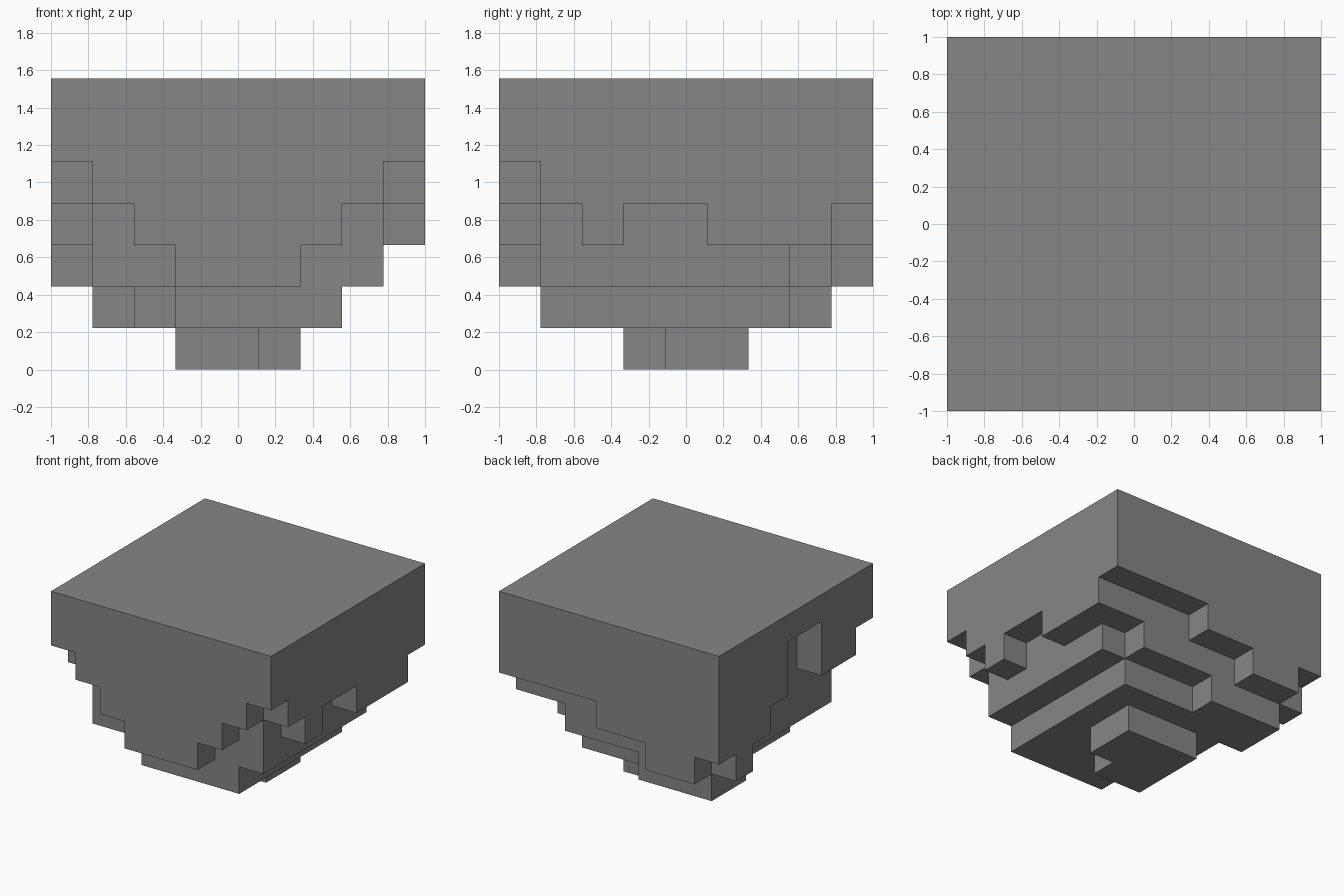
import bpy, bmesh
from mathutils import Vector

if "Cube" in bpy.data.objects:
    bpy.data.objects.remove(bpy.data.objects["Cube"], do_unlink=True)

CELLS = 9                 # cells along each side
UNIT = 2 / CELLS          # cell size

# Rectangles (x start, x end, y start, y end) that each layer adds, from the
# tip upward; every layer also keeps all cells of the layer below it.
LAYERS = [
    # tip
    [(3, 6, 4, 6), (3, 5, 3, 4)],
    # lower body
    [(3, 7, 1, 7), (2, 3, 2, 6), (1, 4, 6, 8)],
    # middle body
    [(3, 6, 0, 1), (1, 8, 1, 7), (0, 7, 7, 8), (1, 3, 8, 9)],
    # ragged rim
    [(2, 7, 0, 1), (8, 9, 2, 3), (8, 9, 5, 8), (7, 8, 7, 8),
     (0, 1, 6, 9), (3, 5, 8, 9)],
    # upper rim
    [(1, 8, 0, 1), (0, 1, 1, 3), (8, 9, 1, 9), (0, 1, 5, 6), (5, 9, 8, 9)],
    # slab with a notch in one side
    [(0, 9, 0, 3), (1, 9, 3, 5), (0, 9, 5, 9)],
    # top slab
    [(0, 9, 0, 9)],
]


def filled_cells():
    cells, footprint = set(), set()
    for k, rects in enumerate(LAYERS):
        for x0, x1, y0, y1 in rects:
            footprint |= {(i, j) for i in range(x0, x1) for j in range(y0, y1)}
        cells |= {(i, j, k) for i, j in footprint}
    return cells


def add_outer_faces(bm, cells):
    """Add a quad wherever a filled cell borders an empty one."""
    verts = {}

    def corner(p):
        key = tuple(round(c) for c in p)
        if key not in verts:
            x, y, z = key
            verts[key] = bm.verts.new((x * UNIT - 1, y * UNIT - 1, z * UNIT))
        return verts[key]

    for cell in sorted(cells):
        centre = Vector(cell) + Vector((0.5, 0.5, 0.5))
        for axis in range(3):
            for sign in (-1, 1):
                n = Vector((0, 0, 0))
                n[axis] = sign
                if tuple(round(c) for c in Vector(cell) + n) in cells:
                    continue
                u = Vector((0, 0, 0))
                u[(axis + 1) % 3] = 1
                v = n.cross(u)
                quad = [centre + (n + a * u + b * v) / 2
                        for a, b in ((-1, -1), (1, -1), (1, 1), (-1, 1))]
                bm.faces.new([corner(p) for p in quad])


# Plain grey stone
stone = bpy.data.materials.new("stone_grey")
stone.use_nodes = True
grey = (0.238, 0.238, 0.238, 1)
stone.diffuse_color = grey
stone.node_tree.nodes["Principled BSDF"].inputs["Base Color"].default_value = grey

# Floating block: one closed shell, with flat neighbours merged
bm = bmesh.new()
add_outer_faces(bm, filled_cells())
bmesh.ops.dissolve_limit(bm, angle_limit=0.01, verts=bm.verts, edges=bm.edges)
mesh = bpy.data.meshes.new("floating_block")
bm.to_mesh(mesh)
bm.free()
mesh.materials.append(stone)
block = bpy.data.objects.new("floating_block", mesh)
bpy.context.collection.objects.link(block)
